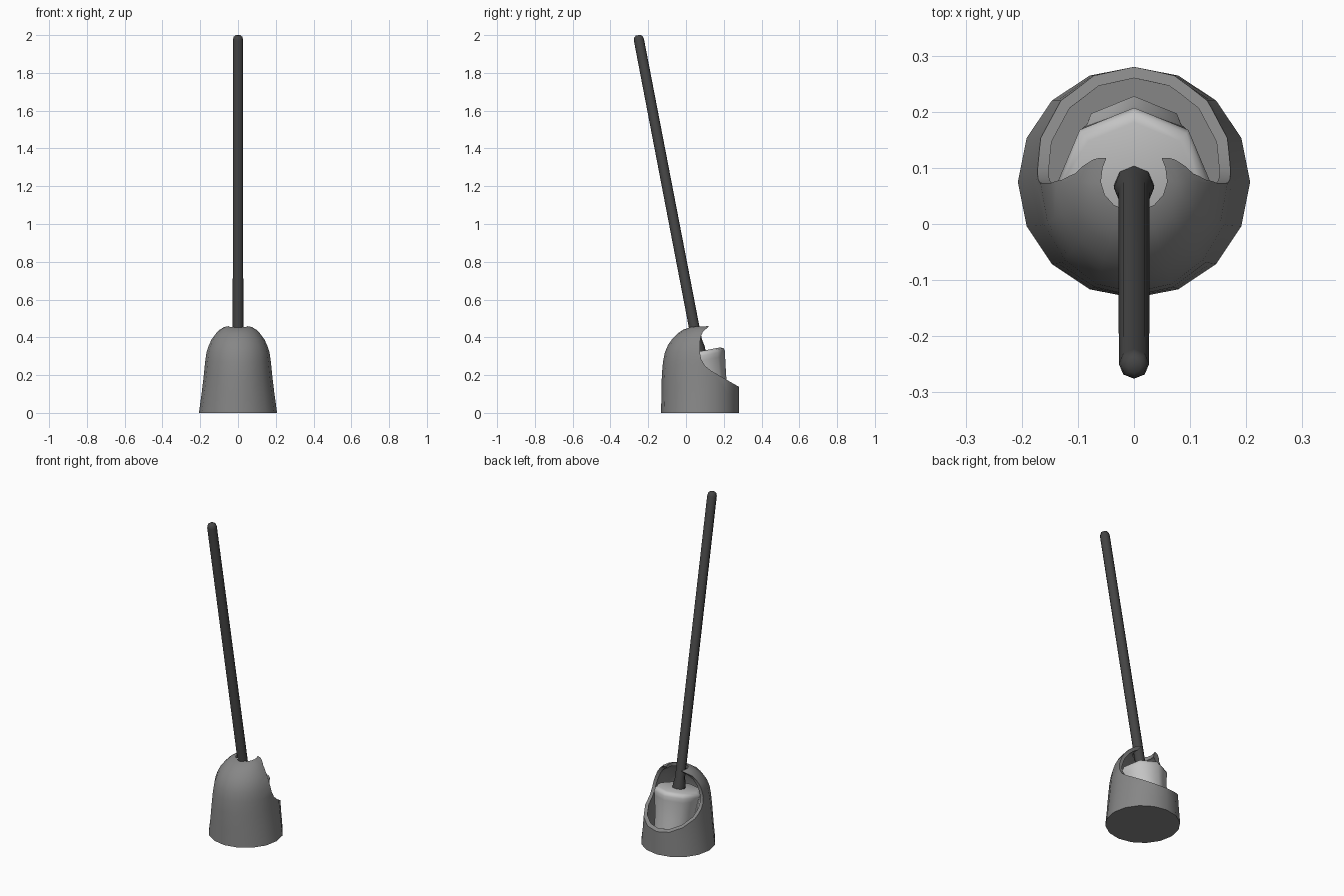
import bpy, bmesh, math
from math import sin, cos, pi, radians

if "Cube" in bpy.data.objects:
    bpy.data.objects.remove(bpy.data.objects["Cube"])


def material(name, v):
    m = bpy.data.materials.new(name)
    m.diffuse_color = (v, v, v, 1)
    m.use_nodes = True
    m.node_tree.nodes["Principled BSDF"].inputs["Base Color"].default_value = m.diffuse_color
    return m


holder_grey = material("holder grey", 0.24)
brush_grey = material("pale bristle grey", 0.55)
handle_grey = material("dark handle grey", 0.06)


def loft(name, rings, mat=None):
    """Closed skin through a list of rings of points."""
    bm = bmesh.new()
    rows = [[bm.verts.new(p) for p in ring] for ring in rings]
    n = len(rows[0])
    for a, b in zip(rows, rows[1:]):
        for i in range(n):
            j = (i + 1) % n
            bm.faces.new((a[i], a[j], b[j], b[i]))
    bm.faces.new(rows[0][::-1])
    bm.faces.new(rows[-1])
    bmesh.ops.recalc_face_normals(bm, faces=bm.faces)
    me = bpy.data.meshes.new(name)
    bm.to_mesh(me)
    bm.free()
    ob = bpy.data.objects.new(name, me)
    bpy.context.collection.objects.link(ob)
    if mat:
        me.materials.append(mat)
    return ob


def activate(ob):
    bpy.ops.object.select_all(action='DESELECT')
    ob.select_set(True)
    bpy.context.view_layer.objects.active = ob


def smooth(ob, angle):
    activate(ob)
    bpy.ops.object.shade_smooth_by_angle(angle=radians(angle))


# Holder body: height, half width, front y, back y
CY = 0.075
levels = [(0, .207, -.132, .28), (.1, .193, -.13, .28), (.2, .181, -.128, .28),
          (.27, .174, -.122, .28), (.32, .167, -.112, .28), (.36, .154, -.095, .275),
          (.39, .139, -.074, .265), (.42, .117, -.045, .25), (.44, .097, -.015, .235),
          (.453, .077, .02, .215), (.459, .055, .045, .19)]


def holder_ring(z, w, front, back):
    pts = []
    for i in range(16):
        a = 2 * pi * i / 16
        ry = (back - CY) if sin(a) > 0 else (CY - front)
        pts.append((w * cos(a), CY + ry * sin(a), z))
    return pts


holder = loft("holder", [holder_ring(*l) for l in levels], holder_grey)
shell = holder.modifiers.new("shell", 'SOLIDIFY')
shell.thickness = 0.02
shell.offset = -1

# Rear opening: side profile swept across x
side = [(.5, .52), (.118, .52), (.118, .456), (.108, .446), (.09, .43), (.079, .405),
        (.073, .37), (.073, .32), (.08, .285), (.1, .25), (.135, .222), (.19, .19),
        (.28, .138), (.5, .02)]
opening = loft("opening_cutter", [[(x, y, z) for y, z in side] for x in (-.4, .4)])

# Handle slot: U shape swept down through the crown
half = [(.056, .3), (.05, .115), (.056, .1), (.059, .075), (.052, .052), (.036, .034), (.015, .025)]
slot_shape = half + [(-x, y) for x, y in reversed(half)]
slot = loft("slot_cutter", [[(x, y, z) for x, y in slot_shape] for z in (.36, .55)])

for cutter in (opening, slot):
    cut = holder.modifiers.new("cut", 'BOOLEAN')
    cut.operation = 'DIFFERENCE'
    cut.solver = 'EXACT'
    cut.object = cutter
activate(holder)
for name in [m.name for m in holder.modifiers]:
    bpy.ops.object.modifier_apply(modifier=name)
for cutter in (opening, slot):
    bpy.data.objects.remove(cutter)
smooth(holder, 32)


# Leaning brush: turned parts sharing one tilted axis
def turned(name, profile, mat, sides=8):
    rings = [[(r * sin(2 * pi * i / sides), r * cos(2 * pi * i / sides), h)
              for i in range(sides)] for r, h in profile]
    ob = loft(name, rings, mat)
    ob.location = (0, .068, .325)
    ob.rotation_euler = (.19, 0, 0)
    smooth(ob, 50)
    return ob


turned("brush_head", [(.108, -.285), (.118, -.15), (.132, -.05), (.137, -.025),
                      (.132, -.008), (.115, 0)], brush_grey)
turned("handle", [(.036, -.02), (.036, .02), (.028, .06), (.027, 1.68),
                  (.023, 1.697), (.012, 1.705)], handle_grey)
